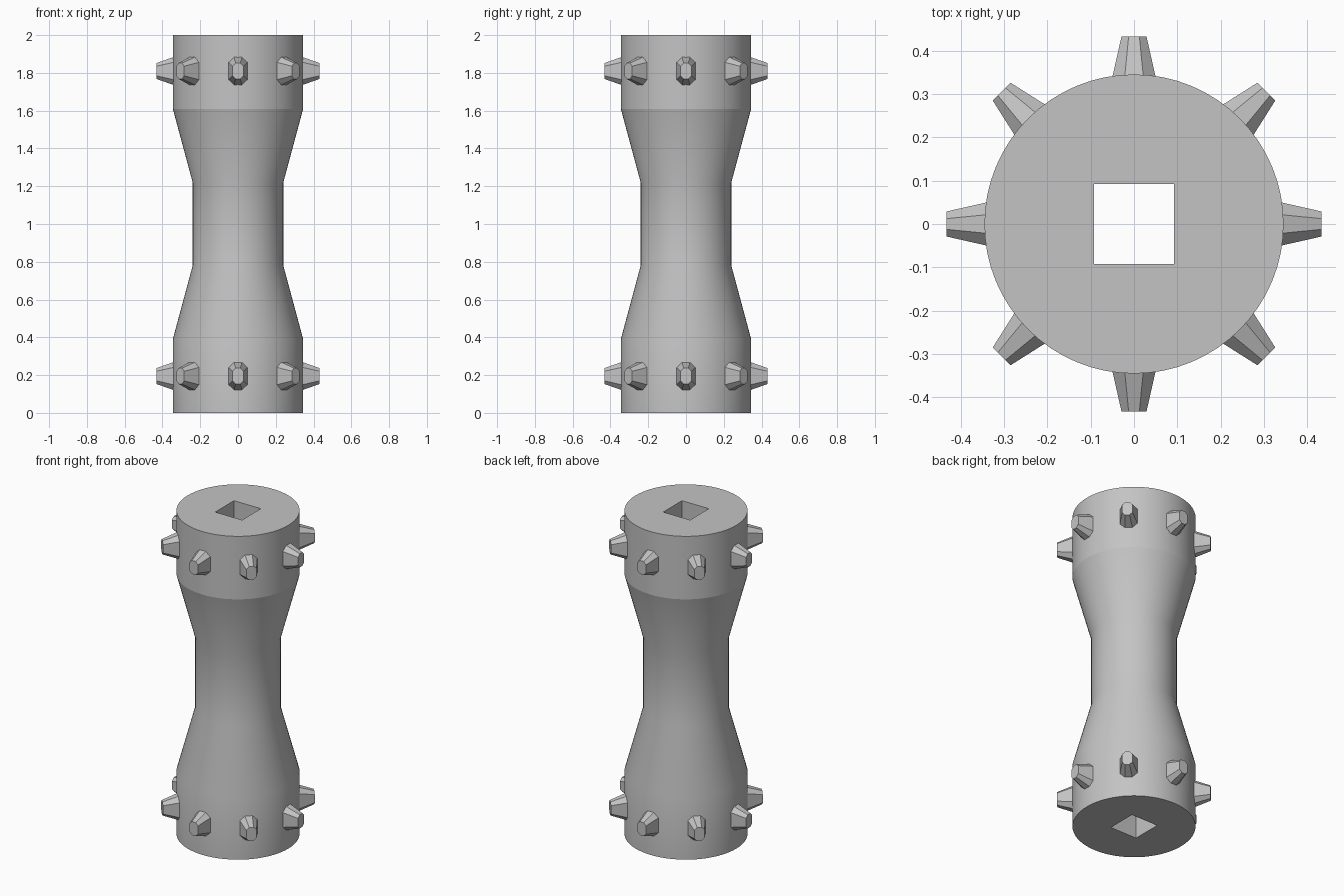
import bpy
import bmesh
from math import cos, sin, pi, radians

cube = bpy.data.objects.get("Cube")
if cube:
    bpy.data.objects.remove(cube, do_unlink=True)

SEGMENTS = 64
END_R, WAIST_R, HOLE = 0.345, 0.24, 0.092
SHOULDER_Z = 1.61

gray = bpy.data.materials.new("plain gray")
gray.use_nodes = True
gray.diffuse_color = (0.55, 0.55, 0.55, 1)
gray.node_tree.nodes["Principled BSDF"].inputs["Base Color"].default_value = (0.55, 0.55, 0.55, 1)


def finish(bm, name):
    bmesh.ops.recalc_face_normals(bm, faces=bm.faces)
    mesh = bpy.data.meshes.new(name)
    bm.to_mesh(mesh)
    bm.free()
    mesh.materials.append(gray)
    return mesh


def place(mesh, name):
    obj = bpy.data.objects.new(name, mesh)
    bpy.context.collection.objects.link(obj)
    return obj


def loft(bm, a, b):
    n = len(a)
    return [bm.faces.new((a[i], a[(i + 1) % n], b[(i + 1) % n], b[i])) for i in range(n)]


# Waisted roller body with a square hole running right through it
def round_ring(bm, r, z):
    return [bm.verts.new((r * cos(2 * pi * i / SEGMENTS), r * sin(2 * pi * i / SEGMENTS), z))
            for i in range(SEGMENTS)]


def square_ring(bm, half, z):
    ring = []
    for i in range(SEGMENTS):
        c, s = cos(2 * pi * i / SEGMENTS), sin(2 * pi * i / SEGMENTS)
        k = half / max(abs(c), abs(s))
        ring.append(bm.verts.new((k * c, k * s, z)))
    return ring


bm = bmesh.new()
profile = [(END_R, 0), (END_R, 0.39), (WAIST_R, 0.78),
           (WAIST_R, 1.22), (END_R, SHOULDER_Z), (END_R, 2)]
rings = [round_ring(bm, r, z) for r, z in profile]
rings += [square_ring(bm, HOLE, 2), square_ring(bm, HOLE, 0)]
for lower, upper in zip(rings, rings[1:] + rings[:1]):
    loft(bm, lower, upper)
bmesh.ops.recalc_face_normals(bm, faces=bm.faces)
for f in bm.faces:
    f.smooth = True
for e in bm.edges:
    on_shoulder = all(abs(v.co.z - SHOULDER_Z) < 0.001 for v in e.verts)
    e.smooth = e.calc_face_angle(0) < radians(30) and not on_shoulder
place(finish(bm, "roller_body"), "roller_body")


# Tapered eight-sided stud pointing along +x
def stud_ring(bm, x, w, h):
    cut = w * 0.57
    corners = [(w, h - cut), (w - cut, h), (cut - w, h), (-w, h - cut),
               (-w, cut - h), (cut - w, -h), (w - cut, -h), (w, cut - h)]
    return [bm.verts.new((x, y, z)) for y, z in corners]


bm = bmesh.new()
base = stud_ring(bm, 0.33, 0.052, 0.078)
tip = stud_ring(bm, 0.432, 0.029, 0.042)
loft(bm, base, tip)
bm.faces.new(base)
bm.faces.new(tip)
stud_mesh = finish(bm, "stud")

# Eight studs around each end
for end, z in (("lower", 0.195), ("upper", 1.81)):
    for i in range(8):
        stud = place(stud_mesh, f"{end}_stud_{i + 1}")
        stud.location.z = z
        stud.rotation_euler.z = i * pi / 4
